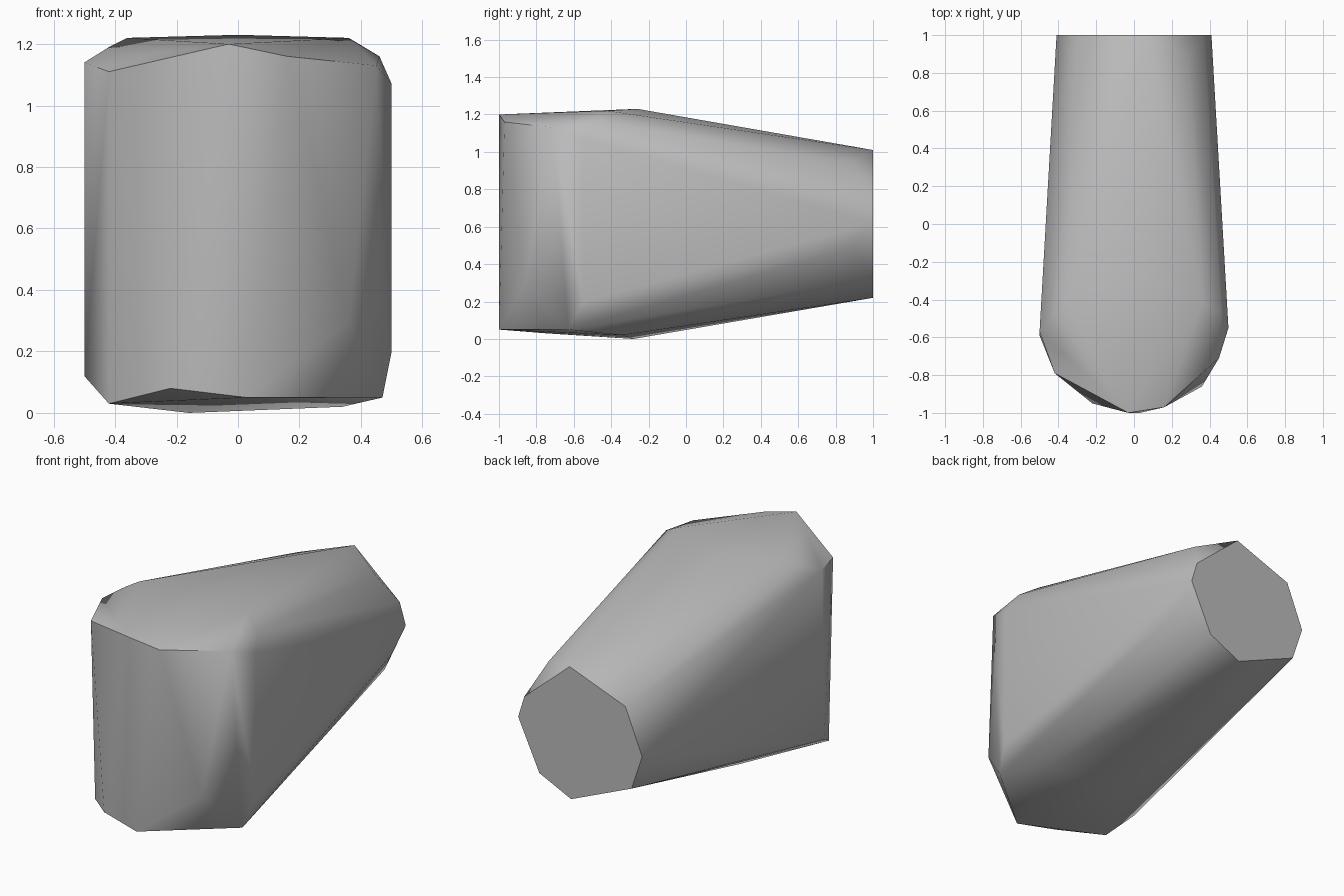
import bpy
import bmesh
import math

default_cube = bpy.data.objects.get("Cube")
if default_cube:
    bpy.data.objects.remove(default_cube, do_unlink=True)


def make_material(name, grey):
    material = bpy.data.materials.new(name)
    material.use_nodes = True
    colour = (grey, grey, grey, 1)
    material.diffuse_color = colour
    material.node_tree.nodes["Principled BSDF"].inputs["Base Color"].default_value = colour
    return material


def hull_object(name, sections, material):
    """Wrap a tight convex skin around several cross-sections."""
    mesh = bpy.data.meshes.new(name)
    bm = bmesh.new()
    for section in sections:
        for point in section:
            bm.verts.new(point)
    hull = bmesh.ops.convex_hull(bm, input=bm.verts[:])
    unused = {g for g in hull["geom_interior"] + hull["geom_unused"]
              if isinstance(g, bmesh.types.BMVert)}
    bmesh.ops.delete(bm, geom=list(unused), context="VERTS")
    # Merge coplanar triangles into clean flat faces
    bmesh.ops.dissolve_limit(bm, angle_limit=math.radians(1),
                             verts=bm.verts[:], edges=bm.edges[:])
    bmesh.ops.recalc_face_normals(bm, faces=bm.faces[:])
    bm.to_mesh(mesh)
    bm.free()
    mesh.materials.append(material)
    obj = bpy.data.objects.new(name, mesh)
    bpy.context.collection.objects.link(obj)
    return obj


# Flat eight-sided back end: (x, z) profile
back_profile = [(.07, 1.01), (-.3, .87), (-.41, .6), (-.34, .39),
                (.06, .22), (.27, .32), (.41, .62), (.37, .75)]
back_end = [(x, 1, z) for x, z in back_profile]

# Chamfer corners just ahead of the back end
back_chamfer = [(.29, .88, .94), (.4, .88, .49)]

# Upper front rim
top_rim = [(-.5, -.57, 1.14), (-.42, -.79, 1.11), (-.03, -1, 1.2),
           (.16, -.97, 1.16), (.45, -.71, 1.13), (.5, -.55, 1.07)]

# Raised crown behind the rim
crown = [(-.42, -.47, 1.19), (-.36, -.42, 1.22), (0, -.26, 1.23),
         (.36, -.42, 1.22), (.46, -.47, 1.16)]

# Lower front rim and underside
bottom_rim = [(-.5, -.59, .12), (-.22, -.95, .08), (.03, -1, .05),
              (.36, -.86, .3), (.47, -.63, .05), (.5, -.55, .2)]
underside = [(-.42, -.75, .03), (-.16, -.28, 0), (.34, -.34, .02)]

# Assemble the tapered block and soften its shallow edges
stone_grey = make_material("stone_grey", .5)
block = hull_object("tapered_block",
                    [back_end, back_chamfer, top_rim, crown, bottom_rim, underside],
                    stone_grey)
bpy.ops.object.select_all(action="DESELECT")
block.select_set(True)
bpy.context.view_layer.objects.active = block
bpy.ops.object.shade_smooth_by_angle(angle=math.radians(50))
